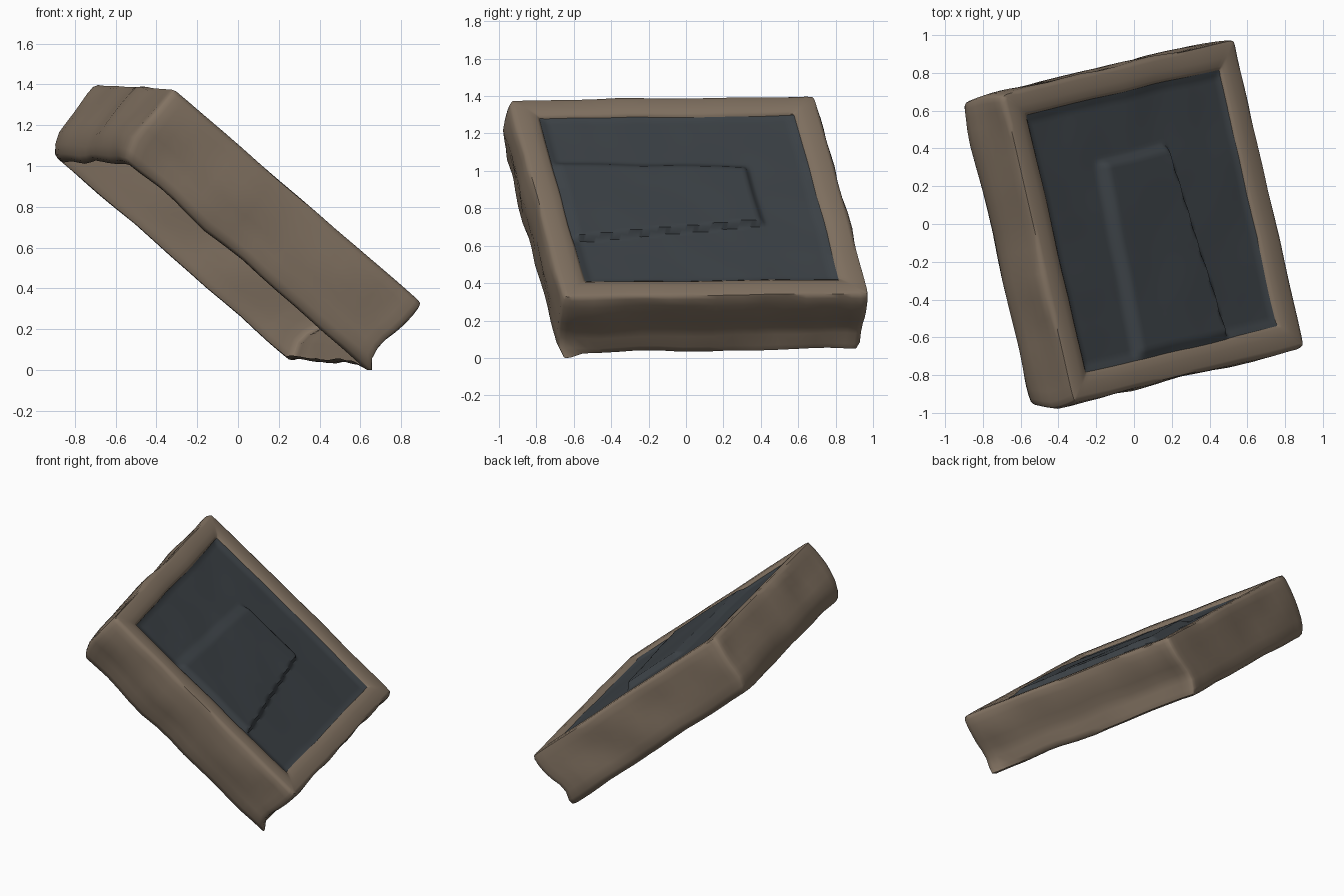
import bpy, bmesh, math
from mathutils import Vector, noise

if "Cube" in bpy.data.objects:
    bpy.data.objects.remove(bpy.data.objects["Cube"])

# Tilted local frame: U runs down the slope, V to the front, N out of the face
U = Vector((0.744, 0.178, -0.643)).normalized()
V = Vector((0.23, -0.973, -0.018))
V = (V - U * V.dot(U)).normalized()
N = V.cross(U)
if N.z < 0:
    N = -N
C = Vector((0.108, 0.02, 0.89))
A, B = 0.83, 0.845            # half sizes of the slab
SEG = 20


def mat(name, col):
    m = bpy.data.materials.new(name)
    m.diffuse_color = (*col, 1)
    m.use_nodes = True
    m.node_tree.nodes["Principled BSDF"].inputs["Base Color"].default_value = m.diffuse_color
    return m


def lump(u, v, w, amp):
    n = noise.noise_vector(Vector((u, v, w)) * 3.5) * amp
    return C + U * (u + n.x) + V * (v + n.y) + N * (w + n.z * 0.7)


def finish(name, bm, material, angle):
    me = bpy.data.meshes.new(name)
    bm.to_mesh(me)
    bm.free()
    ob = bpy.data.objects.new(name, me)
    bpy.context.collection.objects.link(ob)
    me.materials.append(material)
    bpy.context.view_layer.objects.active = ob
    ob.select_set(True)
    bpy.ops.object.shade_smooth_by_angle(angle=math.radians(angle))
    ob.select_set(False)
    return ob


def ring(inset, r):
    """Rounded rectangle, points clustered towards the corners."""
    a, b = A - inset, B - inset
    ts = [math.sin(math.pi / 2 * (2 * i / SEG - 1)) for i in range(SEG)]
    pts = [(a * t, -b) for t in ts] + [(a, b * t) for t in ts]
    pts += [(-a * t, b) for t in ts] + [(-a, -b * t) for t in ts]
    out = []
    for x, y in pts:
        q = Vector((max(-a + r, min(a - r, x)), max(-b + r, min(b - r, y))))
        d = Vector((x, y)) - q
        out.append(q + d.normalized() * r)
    return out


# Frame: profile (inset, height) swept round the slab, open underside with a small lip
profile = [(0.06, -0.415), (0.035, -0.415), (0.015, -0.405), (0.0, -0.37), (0.0, -0.31),
           (0.0, -0.25), (0.0, -0.19), (0.0, -0.13), (0.0, -0.07), (0.003, -0.025),
           (0.012, -0.006), (0.03, 0.0), (0.09, 0.0), (0.13, -0.006), (0.145, -0.016),
           (0.155, -0.05)]
bm = bmesh.new()
rings = []
for inset, w in profile:
    row = []
    for u, v in ring(inset, max(0.035 - inset, 0.008)):
        if u > A - 0.17 and w < -0.02:      # pinched lower wall, deeper at the back
            u -= (0.045 - 0.015 * v) * math.exp(-((w + 0.29) / 0.11) ** 2)
        if v > B - 0.17 and w < -0.2:       # front wall tucks in underneath
            v -= 0.03 * min(1, (-0.2 - w) / 0.15)
        if u < -A + 0.17 and w < -0.3:      # high wall rounds under
            u += 0.04 * min(1, (-0.3 - w) / 0.1)
        p = lump(u, v, w, 0.022 if w < -0.02 else 0.007)
        if u > A - 0.2 and v > B - 0.2 and w < -0.4:   # pulled-down corner tip
            k = max(0, 1 - math.hypot(u - A + 0.05, v - B + 0.06) / 0.13)
            p += Vector((0.03, 0.03, -0.04)) * k
        row.append(bm.verts.new(p))
    rings.append(row)
n = len(rings[0])
for r0, r1 in zip(rings, rings[1:]):
    for i in range(n):
        j = (i + 1) % n
        bm.faces.new((r0[i], r0[j], r1[j], r1[i]))
frame = finish("frame", bm, mat("brown", (0.225, 0.17, 0.122)), 50)


# Panel: lumpy sheet with a raised slab reaching the front edge
def ramp(x, lo, hi):
    t = max(0.0, min(1.0, (x - lo) / (hi - lo)))
    return t * t * (3 - 2 * t)


def panel_height(u, v):
    hi = -0.23 - 0.05 * v                   # upper edge line of the slab
    lo = 0.24 + 0.11 * v                    # lower edge line of the slab
    raised = ramp(u, hi - 0.08, hi) * (1 - ramp(u, lo, lo + 0.02)) * ramp(v, -0.38, -0.34)
    edge = ramp(0.71 - max(abs(u), abs(v)), 0.0, 0.06)
    return -0.016 - 0.016 * edge + 0.036 * raised * edge


bm = bmesh.new()
K = 80
pa, pb = A - 0.138, B - 0.138
grid = []
for i in range(K + 1):
    row = []
    for j in range(K + 1):
        u, v = pa * (2 * i / K - 1), pb * (2 * j / K - 1)
        row.append(bm.verts.new(lump(u, v, panel_height(u, v), 0.009)))
    grid.append(row)
for i in range(K):
    for j in range(K):
        bm.faces.new((grid[i][j], grid[i][j + 1], grid[i + 1][j + 1], grid[i + 1][j]))
panel = finish("inset_panel", bm, mat("dark slate", (0.046, 0.055, 0.063)), 50)
if panel.data.polygons[0].normal.dot(N) < 0:
    panel.data.flip_normals()
wall = max(frame.data.polygons, key=lambda p: p.center.dot(V))
if wall.normal.dot(V) < 0:
    frame.data.flip_normals()

# Rest on the ground
low = min(v.co.z for v in frame.data.vertices)
for ob in (frame, panel):
    for v in ob.data.vertices:
        v.co.z -= low
